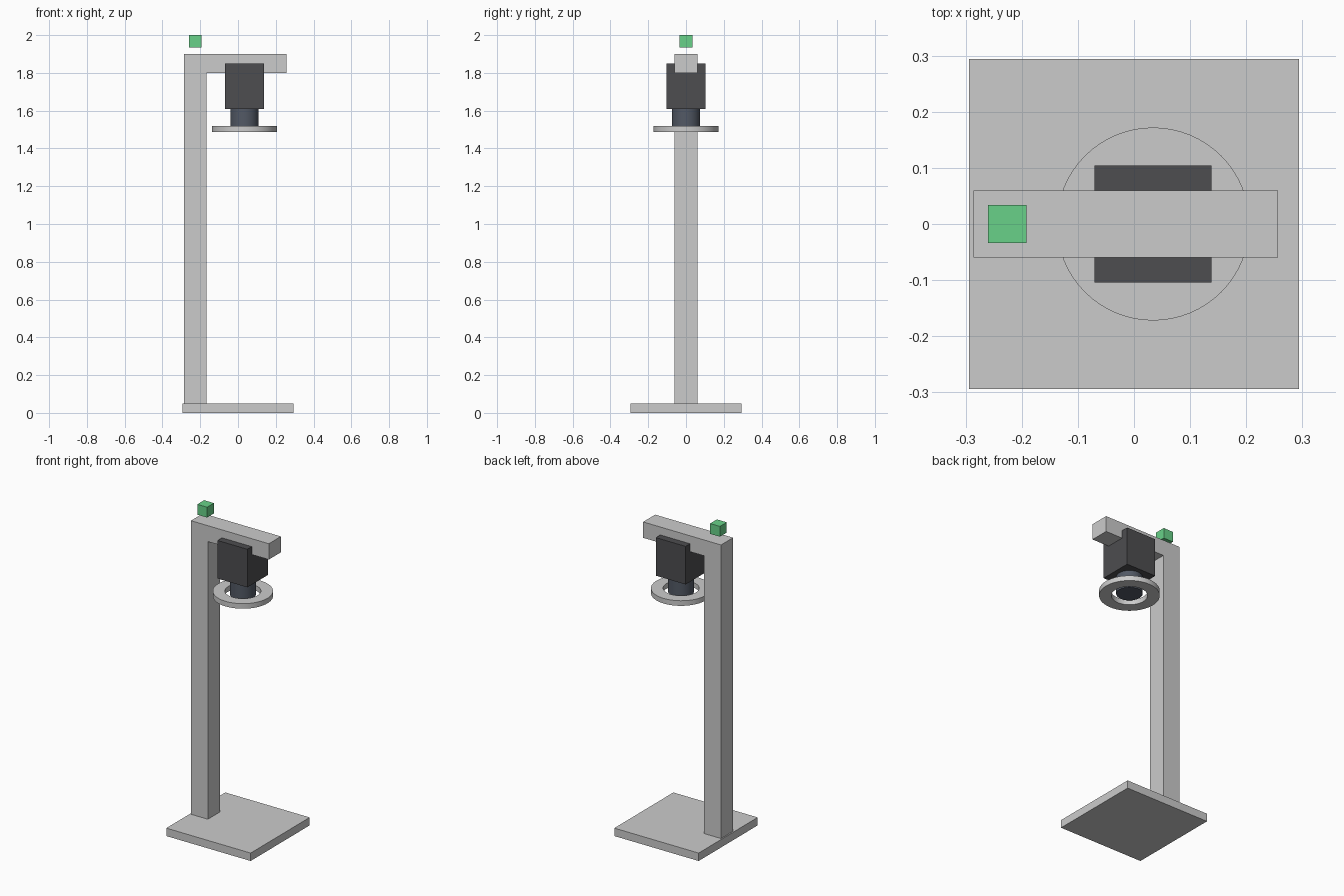
import bpy, bmesh
from math import cos, sin, tau

if "Cube" in bpy.data.objects:
    bpy.data.objects.remove(bpy.data.objects["Cube"])

CX = 0.034  # x of the camera / lens / ring axis


def material(name, rgb):
    m = bpy.data.materials.new(name)
    m.diffuse_color = (*rgb, 1)
    m.use_nodes = True
    m.node_tree.nodes["Principled BSDF"].inputs["Base Color"].default_value = m.diffuse_color
    return m


def finish(name, bm, mat=None, smooth=False):
    bmesh.ops.recalc_face_normals(bm, faces=bm.faces)
    me = bpy.data.meshes.new(name)
    bm.to_mesh(me)
    bm.free()
    ob = bpy.data.objects.new(name, me)
    bpy.context.collection.objects.link(ob)
    if mat:
        me.materials.append(mat)
    if smooth:
        bpy.ops.object.select_all(action='DESELECT')
        ob.select_set(True)
        bpy.context.view_layer.objects.active = ob
        bpy.ops.object.shade_smooth_by_angle()
    return ob


def prism(name, profile, y0, y1, mat=None):
    """Extrude an xz profile along y."""
    bm = bmesh.new()
    face = bm.faces.new([bm.verts.new((x, y0, z)) for x, z in profile])
    ext = bmesh.ops.extrude_face_region(bm, geom=[face])
    verts = [v for v in ext['geom'] if isinstance(v, bmesh.types.BMVert)]
    bmesh.ops.translate(bm, verts=verts, vec=(0, y1 - y0, 0))
    return finish(name, bm, mat)


def box(name, x0, x1, y0, y1, z0, z1, mat=None):
    return prism(name, [(x0, z0), (x1, z0), (x1, z1), (x0, z1)], y0, y1, mat)


def ring(name, r_in, r_out, z0, z1, mat, n=64):
    """Revolve a rectangular section around the camera axis."""
    bm = bmesh.new()
    section = [(r_in, z0), (r_out, z0), (r_out, z1), (r_in, z1)]
    loops = [[bm.verts.new((CX + r * cos(tau * i / n), r * sin(tau * i / n), z))
              for r, z in section] for i in range(n)]
    for i in range(n):
        a, b = loops[i], loops[(i + 1) % n]
        for j in range(4):
            k = (j + 1) % 4
            bm.faces.new((a[j], b[j], b[k], a[k]))
    return finish(name, bm, mat, True)


def cylinder(name, r, z0, z1, mat, n=48):
    bm = bmesh.new()
    bmesh.ops.create_cone(bm, cap_ends=True, segments=n, radius1=r, radius2=r, depth=z1 - z0)
    bmesh.ops.translate(bm, verts=bm.verts, vec=(CX, 0, (z0 + z1) / 2))
    return finish(name, bm, mat, True)


dark = material("dark_housing", (0.075, 0.075, 0.08))
glass = material("lens_blue_grey", (0.085, 0.10, 0.13))
light = material("light_ring_white", (0.85, 0.85, 0.87))
green = material("indicator_green", (0.14, 0.64, 0.25))

# Foot plate
box("base_plate", -0.294, 0.294, -0.294, 0.294, 0, 0.05)

# Column and overhead arm as one inverted L
prism("column_and_arm",
      [(-0.286, 0.05), (-0.168, 0.05), (-0.168, 1.80), (0.257, 1.80), (0.257, 1.90), (-0.286, 1.90)],
      -0.06, 0.06)

# Camera body, lens and ring light below the arm
box("camera_body", CX - 0.104, CX + 0.104, -0.104, 0.104, 1.61, 1.85, dark)
cylinder("camera_lens", 0.075, 1.50, 1.61, glass)
ring("ring_light", 0.103, 0.172, 1.488, 1.52, light)

# Indicator hovering above the column
box("status_indicator", -0.26, -0.192, -0.034, 0.034, 1.935, 2.0, green)
